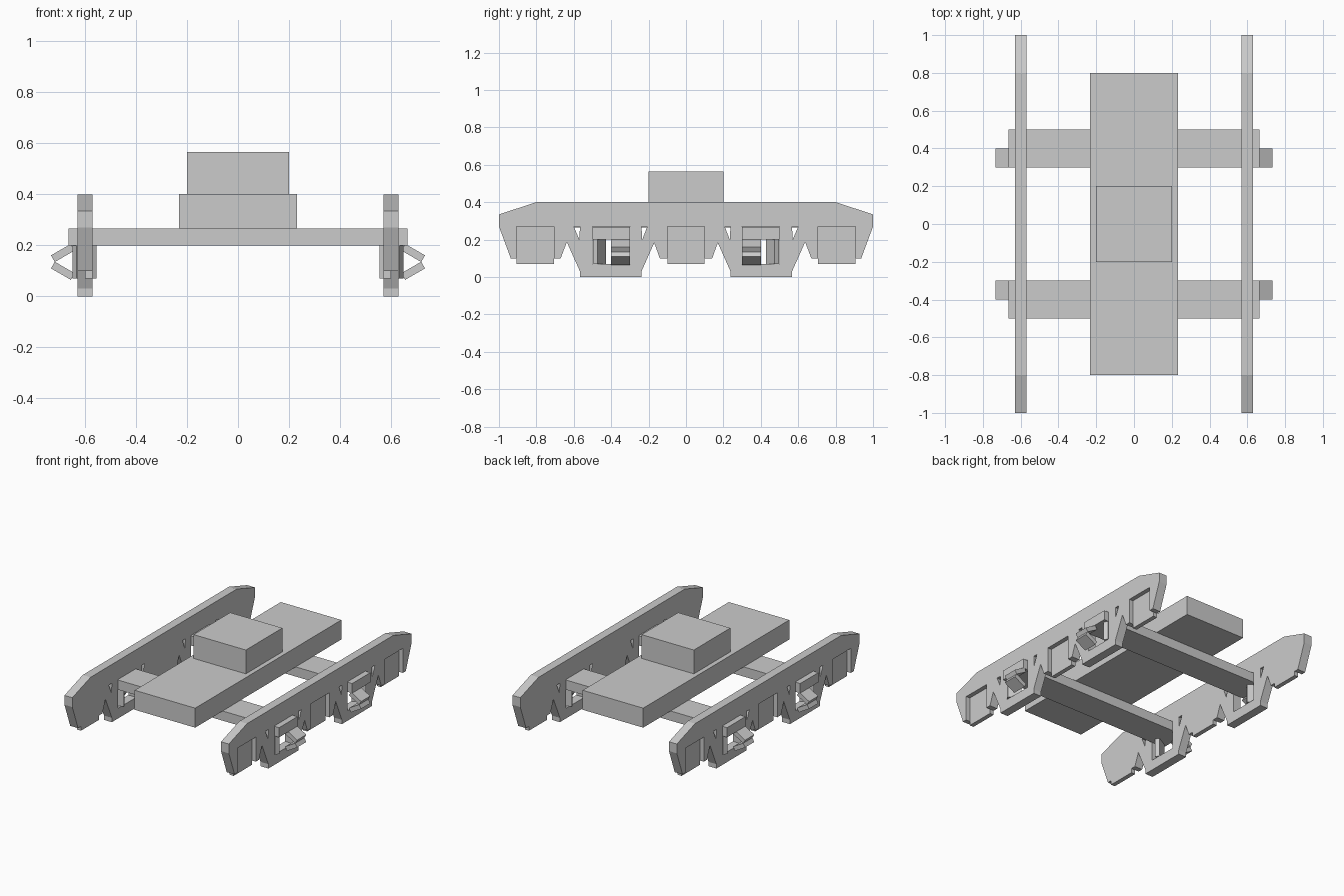
import bpy, bmesh
from math import radians

cube = bpy.data.objects.get("Cube")
if cube:
    bpy.data.objects.remove(cube, do_unlink=True)

grey = bpy.data.materials.new("light_grey")
grey.use_nodes = True
colour = (0.6, 0.6, 0.6, 1)
grey.diffuse_color = colour
grey.node_tree.nodes["Principled BSDF"].inputs["Base Color"].default_value = colour


def box(name, centre, size, rotation=(0, 0, 0)):
    mesh = bpy.data.meshes.new(name)
    bm = bmesh.new()
    bmesh.ops.create_cube(bm, size=1)
    bmesh.ops.scale(bm, vec=size, verts=bm.verts)
    bm.to_mesh(mesh)
    bm.free()
    mesh.materials.append(grey)
    obj = bpy.data.objects.new(name, mesh)
    obj.location = centre
    obj.rotation_euler = [radians(a) for a in rotation]
    bpy.context.collection.objects.link(obj)
    return obj


def mirrored(points):
    return [(-y, z) for y, z in reversed(points)]


def plate(name, x, loops, half_thickness):
    """Closed loops in the side plane, extruded sideways; inner loops are holes."""
    curve = bpy.data.curves.new(name, "CURVE")
    curve.dimensions = "2D"
    curve.fill_mode = "BOTH"
    curve.extrude = half_thickness
    for loop in loops:
        spline = curve.splines.new("POLY")
        spline.points.add(len(loop) - 1)
        for point, (y, z) in zip(spline.points, loop):
            point.co = (y, z, 0, 1)
        spline.use_cyclic_u = True
        spline.use_smooth = False
    shape = bpy.data.objects.new(name + "_outline", curve)
    bpy.context.collection.objects.link(shape)
    bpy.context.view_layer.update()
    graph = bpy.context.evaluated_depsgraph_get()
    mesh = bpy.data.meshes.new_from_object(shape.evaluated_get(graph))
    bpy.data.objects.remove(shape, do_unlink=True)
    bm = bmesh.new()
    bm.from_mesh(mesh)
    bmesh.ops.remove_doubles(bm, verts=bm.verts, dist=0.0001)
    bmesh.ops.recalc_face_normals(bm, faces=bm.faces)
    bm.to_mesh(mesh)
    bm.free()
    mesh.materials.clear()
    mesh.materials.append(grey)
    obj = bpy.data.objects.new(name, mesh)
    obj.location.x = x
    obj.rotation_euler = (radians(90), 0, radians(90))
    bpy.context.collection.objects.link(obj)


# Centre body and raised block
box("centre_body", (0, 0, 0.333), (0.464, 1.6, 0.135))
box("top_block", (0, 0, 0.483), (0.4, 0.4, 0.165))

# Side frame outline, from the middle pocket out to the end of the top edge
half = [(0.1, 0.27), (0.1, 0.1), (0.14, 0.1), (0.17, 0.183), (0.238, 0.03),
        (0.238, 0), (0.567, 0), (0.567, 0.03), (0.637, 0.187), (0.67, 0.1),
        (0.705, 0.1), (0.705, 0.27), (0.905, 0.27), (0.905, 0.1), (0.937, 0.1),
        (1, 0.27), (1, 0.335), (0.8, 0.4)]
window = [(0.3, 0.07), (0.5, 0.07), (0.5, 0.27), (0.3, 0.27)]
inner_slit = [(0.207, 0.27), (0.238, 0.27), (0.234, 0.2)]
outer_slit = [(0.567, 0.27), (0.6, 0.27), (0.57, 0.2)]
loops = [half + mirrored(half)]
for hole in (window, inner_slit, outer_slit):
    loops += [hole, mirrored(hole)]

for side, label in ((1, "left"), (-1, "right")):
    plate(label + "_side_frame", side * 0.6, loops, 0.03)
    # Recessed panels filling the pockets
    for y, place in ((-0.805, "front"), (0, "middle"), (0.805, "back")):
        box(f"{label}_{place}_panel", (side * 0.585, y, 0.17), (0.03, 0.2, 0.2))
    for end, place in ((-1, "front"), (1, "back")):
        # Angled struts in each window
        for up, level in ((1, "upper"), (-1, "lower")):
            box(f"{label}_{place}_{level}_strut",
                (side * 0.687, end * 0.35, 0.135 + up * 0.035),
                (0.09, 0.1, 0.03), (0, side * up * 30, 0))
        # Upright fin beside the struts
        box(f"{label}_{place}_fin", (side * 0.602, end * 0.463, 0.135),
            (0.09, 0.03, 0.13), (0, 0, side * end * 30))

# Cross beams
for end, place in ((-1, "front"), (1, "back")):
    box(place + "_cross_beam", (0, end * 0.4, 0.233), (1.33, 0.2, 0.067))
